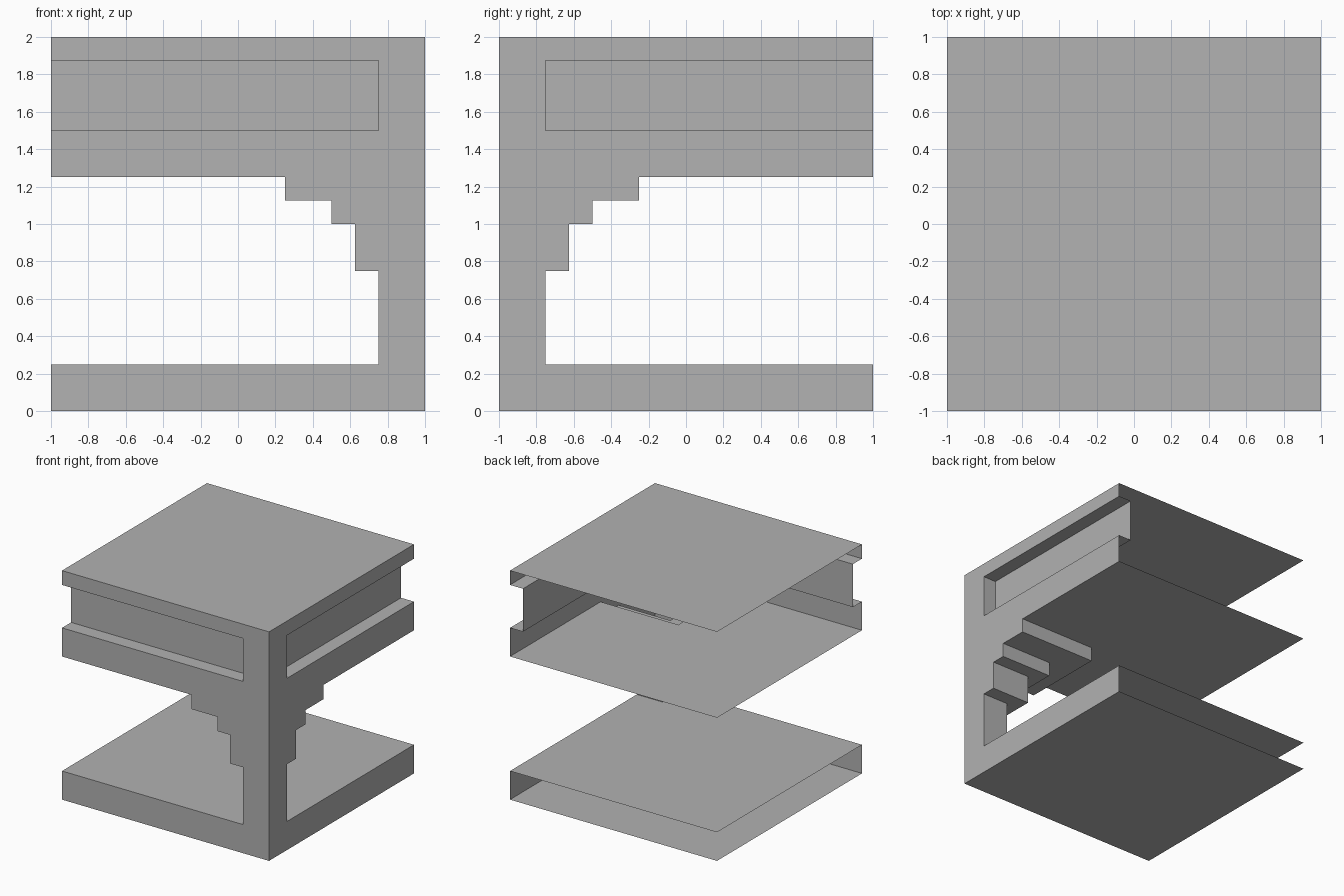
import bpy
import bmesh
from mathutils import Vector

if "Cube" in bpy.data.objects:
    bpy.data.objects.remove(bpy.data.objects["Cube"])

# One plain material
GREY = (0.445, 0.445, 0.445, 1)
mat = bpy.data.materials.new("plain grey")
mat.diffuse_color = GREY
mat.use_nodes = True
mat.node_tree.nodes["Principled BSDF"].inputs["Base Color"].default_value = GREY

FULL = 2.0
BASE_TOP, ROOF_BOTTOM = 0.25, 1.25
GROOVE_LOW, GROOVE_HIGH, GROOVE_DEPTH = 1.5, 1.875, 0.125
POST = 0.25
# Stepped post: (side, bottom, top) of each square tier, measured from the corner
TIERS = [(POST, BASE_TOP, 0.75), (0.375, 0.75, 1), (0.5, 1, 1.125), (0.75, 1.125, ROOF_BOTTOM)]


# Wall coordinates: u along the wall from the post corner, d inward, z up
def front(u, d, z):
    return Vector((1 - u, d - 1, z))


def side(u, d, z):
    return Vector((1 - d, u - 1, z))


WALLS = (front, side)
UP, DOWN = (0, 0, 1), (0, 0, -1)


def add_face(bm, place, points, facing):
    """Add a face whose normal points along facing (in wall coordinates)."""
    face = bm.faces.new([bm.verts.new(place(*p)) for p in points])
    face.normal_update()
    if face.normal.dot(place(*facing) - place(0, 0, 0)) < 0:
        face.normal_flip()


def finish(name, bm):
    bmesh.ops.remove_doubles(bm, verts=bm.verts, dist=0.0001)
    mesh = bpy.data.meshes.new(name)
    bm.to_mesh(mesh)
    bm.free()
    mesh.materials.append(mat)
    bpy.context.collection.objects.link(bpy.data.objects.new(name, mesh))


def square(s, z):
    return [(0, 0, z), (s, 0, z), (s, s, z), (0, s, z)]


def ledge(inner, outer, z):
    """L-shaped border between two squares sharing the post corner."""
    return [(inner, 0, z), (outer, 0, z), (outer, outer, z),
            (0, outer, z), (0, inner, z), (inner, inner, z)]


# Outer walls: one stepped outline used on both closed sides
outline = [(0, 0), (FULL, 0), (FULL, BASE_TOP)]
for s, low, high in TIERS:
    outline += [(s, low), (s, high)]
outline += [(FULL, ROOF_BOTTOM), (FULL, GROOVE_LOW), (POST, GROOVE_LOW),
            (POST, GROOVE_HIGH), (FULL, GROOVE_HIGH), (FULL, FULL), (0, FULL)]
bm = bmesh.new()
for place in WALLS:
    add_face(bm, place, [(u, 0, z) for u, z in outline], (0, -1, 0))
finish("outer_walls", bm)

# Base and roof sheets, open on the two far sides
bm = bmesh.new()
add_face(bm, front, square(FULL, 0), DOWN)
add_face(bm, front, ledge(POST, FULL, BASE_TOP), UP)
finish("base_sheets", bm)

bm = bmesh.new()
add_face(bm, front, square(FULL, FULL), UP)
add_face(bm, front, ledge(TIERS[-1][0], FULL, ROOF_BOTTOM), DOWN)
finish("roof_sheets", bm)

# Inner faces and undersides of the stepped corner post
bm = bmesh.new()
for i, (s, low, high) in enumerate(TIERS):
    for place in WALLS:
        add_face(bm, place, [(s, 0, low), (s, s, low), (s, s, high), (s, 0, high)], (1, 0, 0))
    if i:
        add_face(bm, front, ledge(TIERS[i - 1][0], s, low), DOWN)
finish("stepped_post", bm)

# Recessed band in each outer wall of the roof
bm = bmesh.new()
for place in WALLS:
    a, b, d = GROOVE_LOW, GROOVE_HIGH, GROOVE_DEPTH
    add_face(bm, place, [(POST, d, a), (FULL, d, a), (FULL, d, b), (POST, d, b)], (0, -1, 0))
    add_face(bm, place, [(POST, 0, a), (POST, d, a), (POST, d, b), (POST, 0, b)], (1, 0, 0))
    for z, facing in ((a, UP), (b, DOWN)):
        add_face(bm, place, [(POST, 0, z), (FULL, 0, z), (FULL, d, z), (POST, d, z)], facing)
finish("roof_grooves", bm)
